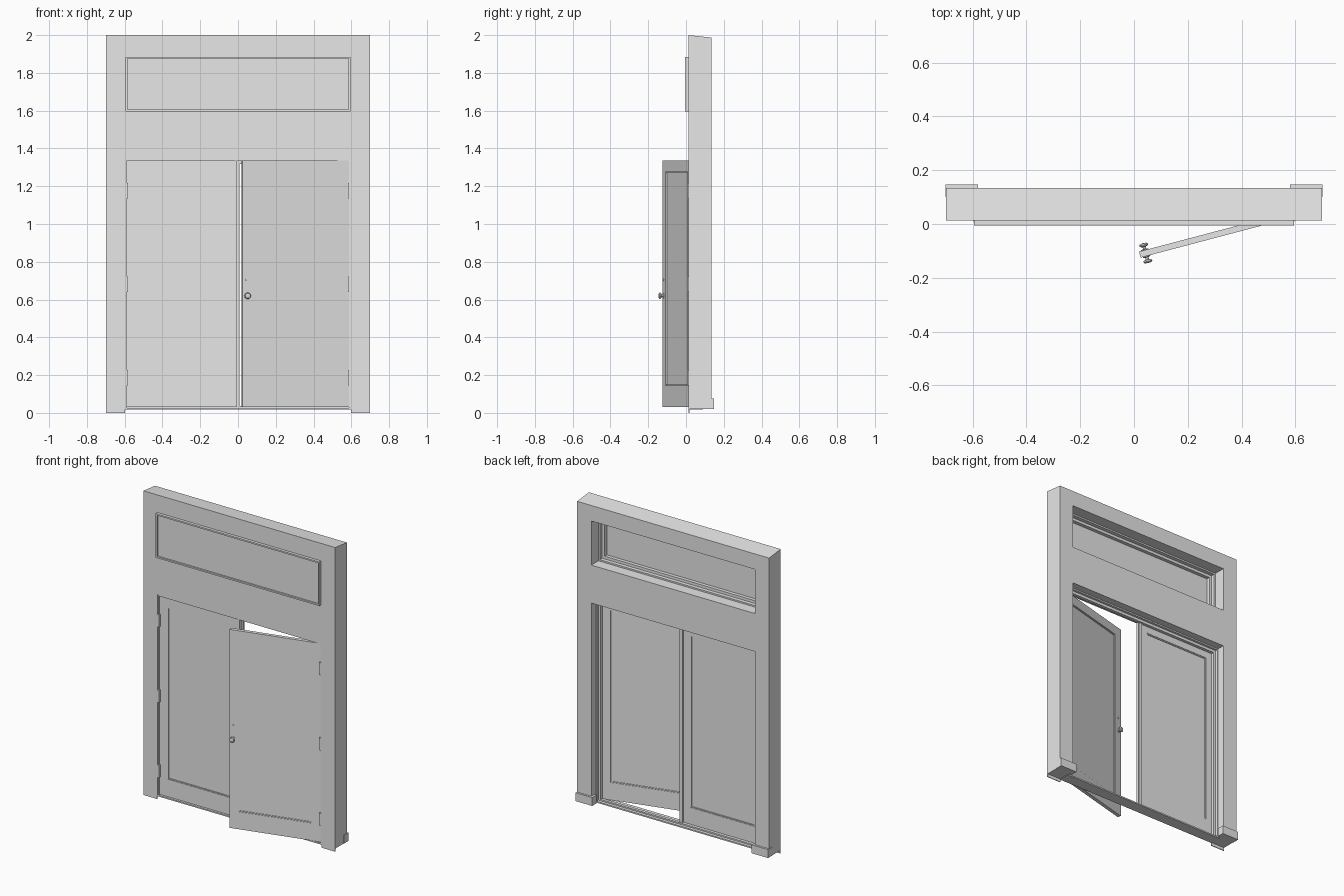
import bpy, bmesh, math
from mathutils import Matrix, Vector

old = bpy.data.objects.get("Cube")
if old:
    bpy.data.objects.remove(old, do_unlink=True)

# Single flat paint colour
paint = bpy.data.materials.new("light_grey_paint")
paint.use_nodes = True
GREY = (0.8, 0.8, 0.8, 1)
paint.diffuse_color = GREY
paint.node_tree.nodes["Principled BSDF"].inputs["Base Color"].default_value = GREY


def finish(name, bm):
    bmesh.ops.recalc_face_normals(bm, faces=bm.faces)
    mesh = bpy.data.meshes.new(name)
    bm.to_mesh(mesh)
    bm.free()
    mesh.materials.append(paint)
    obj = bpy.data.objects.new(name, mesh)
    bpy.context.scene.collection.objects.link(obj)
    return obj


def box(name, x, y, z):
    bm = bmesh.new()
    bmesh.ops.create_cube(bm, size=1)
    for v in bm.verts:
        v.co = [(r[0] + r[1]) / 2 + c * (r[1] - r[0]) for r, c in zip((x, y, z), v.co)]
    return finish(name, bm)


def ring(name, outer, inner, y):
    """Rectangular frame; rectangles are (x0, x1, z0, z1)."""
    bm = bmesh.new()
    loops = []
    for a, b, c, d in (outer, inner):
        for depth in y:
            loops.append([bm.verts.new((px, depth, pz))
                          for px, pz in ((a, c), (b, c), (b, d), (a, d))])
    of, ob, nf, nb = loops
    for p, q in ((of, nf), (ob, nb), (of, ob), (nf, nb)):
        for i in range(4):
            j = (i + 1) % 4
            bm.faces.new((p[i], p[j], q[j], q[i]))
    return finish(name, bm)


def inset(rect, d):
    a, b, c, e = rect
    return (a + d, b - d, c + d, e - d)


def turned(name, profile, x, y, z, direction):
    """Round part spun about the y axis; profile is (radius, distance)."""
    bm = bmesh.new()
    verts = [bm.verts.new((r, t * direction, 0)) for r, t in profile]
    edges = [bm.edges.new(e) for e in zip(verts, verts[1:])]
    bmesh.ops.spin(bm, geom=verts + edges, cent=(0, 0, 0), axis=(0, 1, 0),
                   angle=math.tau, steps=16, use_duplicate=False)
    bmesh.ops.remove_doubles(bm, verts=bm.verts, dist=0.0001)
    bmesh.ops.translate(bm, verts=bm.verts, vec=(x, y, z))
    obj = finish(name, bm)
    bpy.ops.object.select_all(action='DESELECT')
    obj.select_set(True)
    bpy.context.view_layer.objects.active = obj
    bpy.ops.object.shade_smooth_by_angle(angle=math.radians(35))
    return obj


FRONT, BACK = 0.013, 0.134
LEAF = (0.024, 0.047)
TRANSOM = (-0.595, 0.595, 1.595, 1.885)

# Wall with a transom opening and a doorway
wall = box("wall", (-0.698, 0.698), (FRONT, BACK), (0.02, 2))
for v in wall.data.vertices:
    if v.co.z > 1 and v.co.y > 0.1:
        v.co.z -= 0.013
for label, zr in (("transom_cutter", TRANSOM[2:]), ("doorway_cutter", (-0.1, 1.345))):
    cutter = box(label, (-0.595, 0.595), (-0.2, 0.3), zr)
    cutter.hide_render = True
    cutter.hide_viewport = True
    cut = wall.modifiers.new(label, 'BOOLEAN')
    cut.operation = 'DIFFERENCE'
    cut.solver = 'EXACT'
    cut.object = cutter
bpy.context.view_layer.update()
baked = bpy.data.meshes.new_from_object(
    wall.evaluated_get(bpy.context.evaluated_depsgraph_get()))
wall.modifiers.clear()
wall.data = baked
for label in ("transom_cutter", "doorway_cutter"):
    bpy.data.objects.remove(bpy.data.objects[label], do_unlink=True)

# Transom window with stepped frame
ring("transom_frame", TRANSOM, inset(TRANSOM, 0.01), (-0.006, 0.06))
ring("transom_stop", inset(TRANSOM, 0.01), inset(TRANSOM, 0.028), (0.012, 0.035))
pane = inset(TRANSOM, 0.009)
box("transom_pane", pane[:2], (0.004, 0.012), pane[2:])

# Plinths at the wall ends and plates below their front faces
for side, s in (("left", 1), ("right", -1)):
    def span(a, b):
        return sorted((s * a, s * b))
    box(side + "_plinth", span(0.58, 0.7), (0.1, 0.147), (0.02, 0.075))
    box(side + "_foot_plate", span(0.598, 0.698), (FRONT, 0.018), (0, 0.02))
    # Jamb lining and door stop
    box(side + "_jamb", span(0.588, 0.6), (0.016, 0.085), (0.02, 1.345))
    box(side + "_stop", span(0.572, 0.589), (0.05, 0.07), (0.03, 1.335))

# Head lining and threshold
box("head_jamb", (-0.595, 0.595), (0.016, 0.085), (1.336, 1.35))
box("head_stop", (-0.588, 0.588), (0.05, 0.07), (1.318, 1.337))
box("threshold", (-0.6, 0.6), (0.015, 0.09), (0.018, 0.027))
box("threshold_step", (-0.59, 0.59), (0.05, 0.07), (0.026, 0.036))


def door(side, s):
    parts = []
    x0, x1 = sorted((s * 0.005, s * 0.587))
    p0, p1 = sorted((s * 0.065, s * 0.53))
    parts.append(ring(side + "_door_frame", (x0, x1, 0.03, 1.335),
                      (p0, p1, 0.145, 1.275), LEAF))
    parts.append(ring(side + "_door_moulding", (p0, p1, 0.145, 1.275),
                      inset((p0, p1, 0.145, 1.275), 0.006), (LEAF[0] + 0.003, LEAF[1] - 0.003)))
    parts.append(box(side + "_door_panel", (p0, p1), (LEAF[0] + 0.007, LEAF[1] - 0.007),
                     (0.145, 1.275)))
    # Hinges
    for i, z in enumerate((0.185, 0.68, 1.175)):
        hx = sorted((s * 0.582, s * 0.596))
        parts.append(box(f"{side}_hinge_{i + 1}", hx, (0.009, 0.026), (z - 0.041, z + 0.041)))
    return parts


# Closed leaf with its meeting strip
door("right", -1)
box("meeting_strip", (-0.014, 0.008), (0.046, 0.058), (0.03, 1.335))
box("meeting_edge", (-0.012, -0.004), (0.019, 0.047), (0.03, 1.335))

# Open leaf with knobs and lock
leaf = door("left", 1)
KNOB = [(0, 0), (0.014, 0), (0.014, 0.003), (0.006, 0.005), (0.006, 0.012),
        (0.015, 0.015), (0.017, 0.02), (0.013, 0.025), (0, 0.027)]
LOCK = [(0, 0), (0.007, 0), (0.007, 0.003), (0, 0.004)]
for label, y, d in (("front", LEAF[0], -1), ("back", LEAF[1], 1)):
    leaf.append(turned(label + "_knob", KNOB, 0.028, y, 0.62, d))
    leaf.append(turned(label + "_lock", LOCK, 0.028, y, 0.705, d))
hinge = Vector((0.588, LEAF[0], 0))
swing = Matrix.Translation(hinge) @ Matrix.Rotation(math.radians(14.8), 4, 'Z') \
    @ Matrix.Translation(-hinge)
for part in leaf:
    if "hinge" not in part.name:
        part.data.transform(swing)
